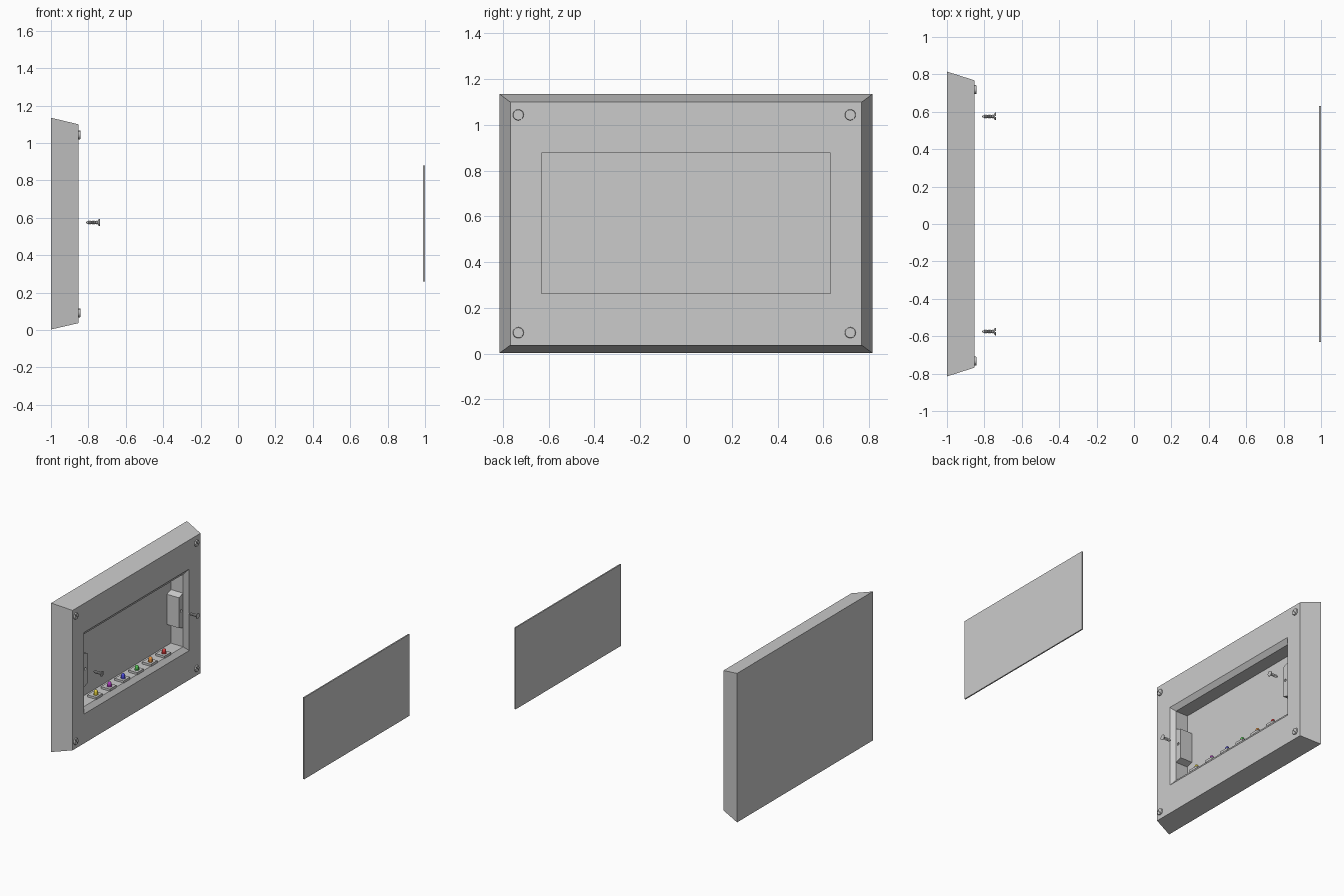
import bpy, bmesh, math
from mathutils import Matrix, Vector

if "Cube" in bpy.data.objects:
    bpy.data.objects.remove(bpy.data.objects["Cube"])


def finish(name, bm, smooth=False, color=None):
    bmesh.ops.recalc_face_normals(bm, faces=bm.faces[:])
    me = bpy.data.meshes.new(name)
    bm.to_mesh(me)
    bm.free()
    ob = bpy.data.objects.new(name, me)
    bpy.context.collection.objects.link(ob)
    if color:
        mat = bpy.data.materials.new(name + "_colour")
        mat.diffuse_color = (*color, 1)
        mat.use_nodes = True
        mat.node_tree.nodes["Principled BSDF"].inputs["Base Color"].default_value = mat.diffuse_color
        me.materials.append(mat)
    if smooth:
        bpy.ops.object.select_all(action='DESELECT')
        ob.select_set(True)
        bpy.context.view_layer.objects.active = ob
        bpy.ops.object.shade_smooth_by_angle(angle=math.radians(35))
    return ob


def box(name, center, size, rot_x=0.0):
    bm = bmesh.new()
    m = Matrix.Translation(center) @ Matrix.Rotation(rot_x, 4, 'X') @ Matrix.Diagonal((*size, 1))
    bmesh.ops.create_cube(bm, size=1, matrix=m)
    return finish(name, bm)


def lathe(name, profile, origin, axis='X', steps=24, color=None):
    """Revolve (distance along axis, radius) points around an axis."""
    bm = bmesh.new()
    rings = []
    for d, r in profile:
        ring = []
        for i in range(steps):
            a = 2 * math.pi * i / steps
            c, s = r * math.cos(a), r * math.sin(a)
            p = Vector((d, c, s)) if axis == 'X' else Vector((c, s, d))
            ring.append(bm.verts.new(p + Vector(origin)))
        rings.append(ring)
    for a, b in zip(rings, rings[1:]):
        for i in range(steps):
            j = (i + 1) % steps
            bm.faces.new((a[i], a[j], b[j], b[i]))
    bm.faces.new(rings[0])
    bm.faces.new(rings[-1])
    return finish(name, bm, True, color)


def cut(ob, cutter):
    mod = ob.modifiers.new("cut", 'BOOLEAN')
    mod.operation = 'DIFFERENCE'
    mod.solver = 'EXACT'
    mod.object = cutter
    cutter.hide_render = True
    cutter.hide_viewport = True


# Tapered housing with a bevelled window: nested rectangles (x, half y, z low, z high)
bm = bmesh.new()
loops = []
for x, hy, z0, z1 in ((-1, .815, .003, 1.135), (-.853, .768, .037, 1.10),
                      (-.853, .632, .26, .88), (-.88, .598, .295, .845),
                      (-.983, .598, .295, .845)):
    loops.append([bm.verts.new((x, y, z)) for y, z in
                  ((-hy, z0), (hy, z0), (hy, z1), (-hy, z1))])
for a, b in zip(loops, loops[1:]):
    for i in range(4):
        j = (i + 1) % 4
        bm.faces.new((a[i], a[j], b[j], b[i]))
bm.faces.new(loops[0])
bm.faces.new(loops[-1])
finish("housing", bm)

# Removable cover panel, pulled out in front
box("cover_panel", (.994, 0, .57), (.010, 1.264, .62))

# Slotted screw heads in the corners
for y in (-.733, .718):
    for z in (.092, 1.044):
        head = lathe("corner_screw", [(-.86, .024), (-.846, .024), (-.843, .022)], (0, y, z))
        cut(head, box("corner_slot_cutter", (-.842, y, z), (.012, .005, .08), math.radians(40)))

# Side lugs with screw holes, and the loose screws in front of them
thread = [(-.814, .001), (-.806, .006)]
for i in range(7):
    x = -.803 + i * .007
    thread += [(x, .007), (x + .002, .0105), (x + .0035, .0105), (x + .0055, .007)]
thread += [(-.752, .008), (-.743, .020), (-.739, .020)]
for s in (-1, 1):
    bm = bmesh.new()
    outline = [(.60, .437), (.55, .455), (.55, .685), (.60, .703)]
    face = bm.faces.new([bm.verts.new((-.985, s * y, z)) for y, z in outline])
    ext = bmesh.ops.extrude_face_region(bm, geom=[face], use_keep_orig=True)
    bmesh.ops.translate(bm, vec=(.104, 0, 0),
                        verts=[g for g in ext['geom'] if isinstance(g, bmesh.types.BMVert)])
    lug = finish("screw_lug", bm)
    cut(lug, lathe("lug_hole_cutter", [(-.95, .010), (-.86, .010)], (0, s * .575, .575)))
    screw = lathe("loose_screw", thread, (0, s * .575, .575), steps=16)
    cut(screw, box("screw_slot_cutter", (-.739, s * .575, .575), (.006, .004, .06)))

# Row of coloured lamps on small base plates
colors = [(.8, .65, .05), (.5, .05, .6), (.08, .08, .8), (.1, .6, .1), (.85, .3, .05), (.75, .05, .05)]
for i, col in enumerate(colors):
    y = -.41 + i * .164
    box("lamp_base", (-.915, y, .302), (.075, .078, .018))
    lamp = [(.311, .017), (.317, .017), (.317, .0135), (.333, .0135)]
    lamp += [(.333 + .0135 * math.sin(a), .0135 * math.cos(a)) for a in (.4, .8, 1.15, 1.5)]
    lathe("lamp", lamp, (-.908, y, 0), 'Z', 16, col)
